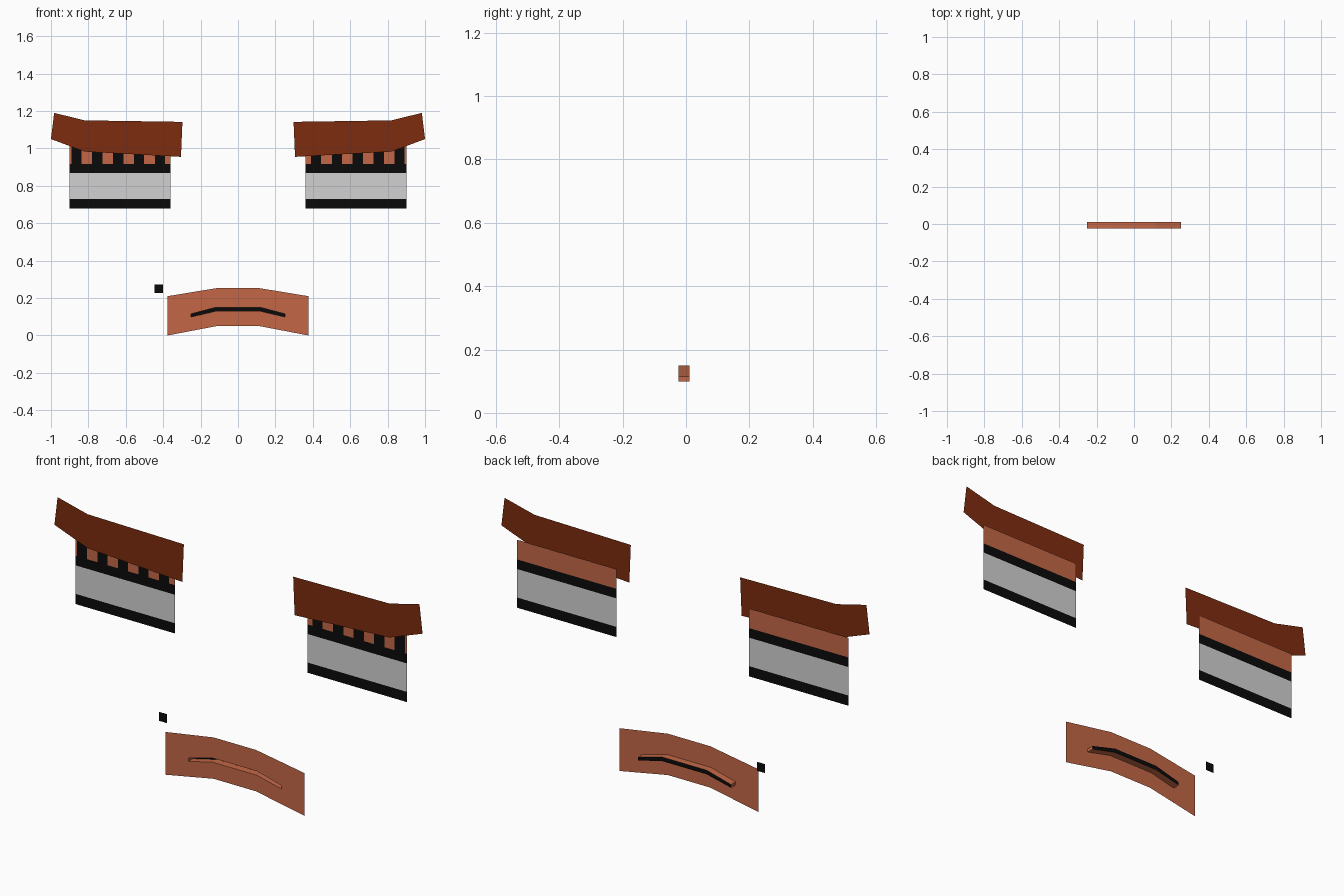
import bpy

if "Cube" in bpy.data.objects:
    bpy.data.objects.remove(bpy.data.objects["Cube"])


def material(name, rgb):
    m = bpy.data.materials.new(name)
    m.diffuse_color = (*rgb, 1)
    m.use_nodes = True
    m.node_tree.nodes["Principled BSDF"].inputs["Base Color"].default_value = m.diffuse_color
    return m


SKIN = material("terracotta_skin", (0.55, 0.137, 0.061))
BROWN = material("brow_brown", (0.21, 0.025, 0.005))
GREY = material("eye_grey", (0.64, 0.64, 0.64))
BLACK = material("black", (0.003, 0.003, 0.003))

# Depth of each layer of the flat face
MOUTH_Y, CAVITY_Y, BROW_Y, EYE_Y = -0.024, 0.011, 0.004, 0.024


def build(name, verts, faces, mats, index=None):
    me = bpy.data.meshes.new(name)
    me.from_pydata(verts, [], faces)
    for m in mats:
        me.materials.append(m)
    for i, p in enumerate(me.polygons):
        p.material_index = index[i] if index else 0
    ob = bpy.data.objects.new(name, me)
    bpy.context.collection.objects.link(ob)
    return ob


def rects(name, boxes, y, side, mats, index=None):
    """Front-facing rectangles (x0, x1, z0, z1), mirrored when side is -1."""
    verts, faces = [], []
    for x0, x1, z0, z1 in boxes:
        a, b = sorted((x0 * side, x1 * side))
        n = len(verts)
        verts += [(a, y, z0), (b, y, z0), (b, y, z1), (a, y, z1)]
        faces.append((n, n + 1, n + 2, n + 3))
    return build(name, verts, faces, mats, index)


for side, label in ((-1, "left"), (1, "right")):
    # Eye: stacked bands of lower rim, eye, upper rim and lid
    levels = [0.68, 0.73, 0.87, 0.917, 1.013]
    bands = [(0.36, 0.9, a, b) for a, b in zip(levels, levels[1:])]
    rects(label + "_eye", bands, EYE_Y, side, [BLACK, GREY, SKIN], [0, 1, 0, 2])

    # Lashes: row of teeth just in front of the lid
    teeth = [(0.39 + i * 0.1115, 0.445 + i * 0.1115, 0.872, 1.013) for i in range(5)]
    rects(label + "_lashes", teeth, EYE_Y - 0.002, side, [BLACK])

    # Eyebrow: two bent quads
    pts = [(0.305, 0.955), (0.82, 0.983), (1.0, 1.05),
           (0.983, 1.19), (0.82, 1.15), (0.297, 1.142)]
    faces = [(0, 1, 4, 5), (1, 2, 3, 4)]
    if side < 0:
        faces = [f[::-1] for f in faces]
    build(label + "_eyebrow", [(x * side, BROW_Y, z) for x, z in pts], faces, [BROWN])

# Mole: small square beside the mouth
rects("mole", [(-0.446, -0.402, 0.228, 0.272)], EYE_Y, 1, [BLACK])

# Mouth: curved plate with a slot recessed to a black back
outer = [(-0.377, 0.0), (-0.115, 0.05), (0.115, 0.05), (0.377, 0.0),
         (0.377, 0.21), (0.115, 0.253), (-0.115, 0.253), (-0.377, 0.21)]
slot = [(-0.252, 0.099), (-0.12, 0.13), (0.12, 0.13), (0.252, 0.099),
        (0.252, 0.115), (0.12, 0.15), (-0.12, 0.15), (-0.252, 0.115)]
verts = [(x, MOUTH_Y, z) for x, z in outer]
verts += [(x, MOUTH_Y, z) for x, z in slot]
verts += [(x, CAVITY_Y, z) for x, z in slot]
faces = []
for i in range(8):
    j = (i + 1) % 8
    faces.append((i, j, 8 + j, 8 + i))             # plate around the slot
    faces.append((8 + i, 8 + j, 16 + j, 16 + i))   # slot walls
faces += [(16, 17, 22, 23), (17, 18, 21, 22), (18, 19, 20, 21)]
build("mouth", verts, faces, [SKIN, BLACK], [0] * 16 + [1] * 3)
